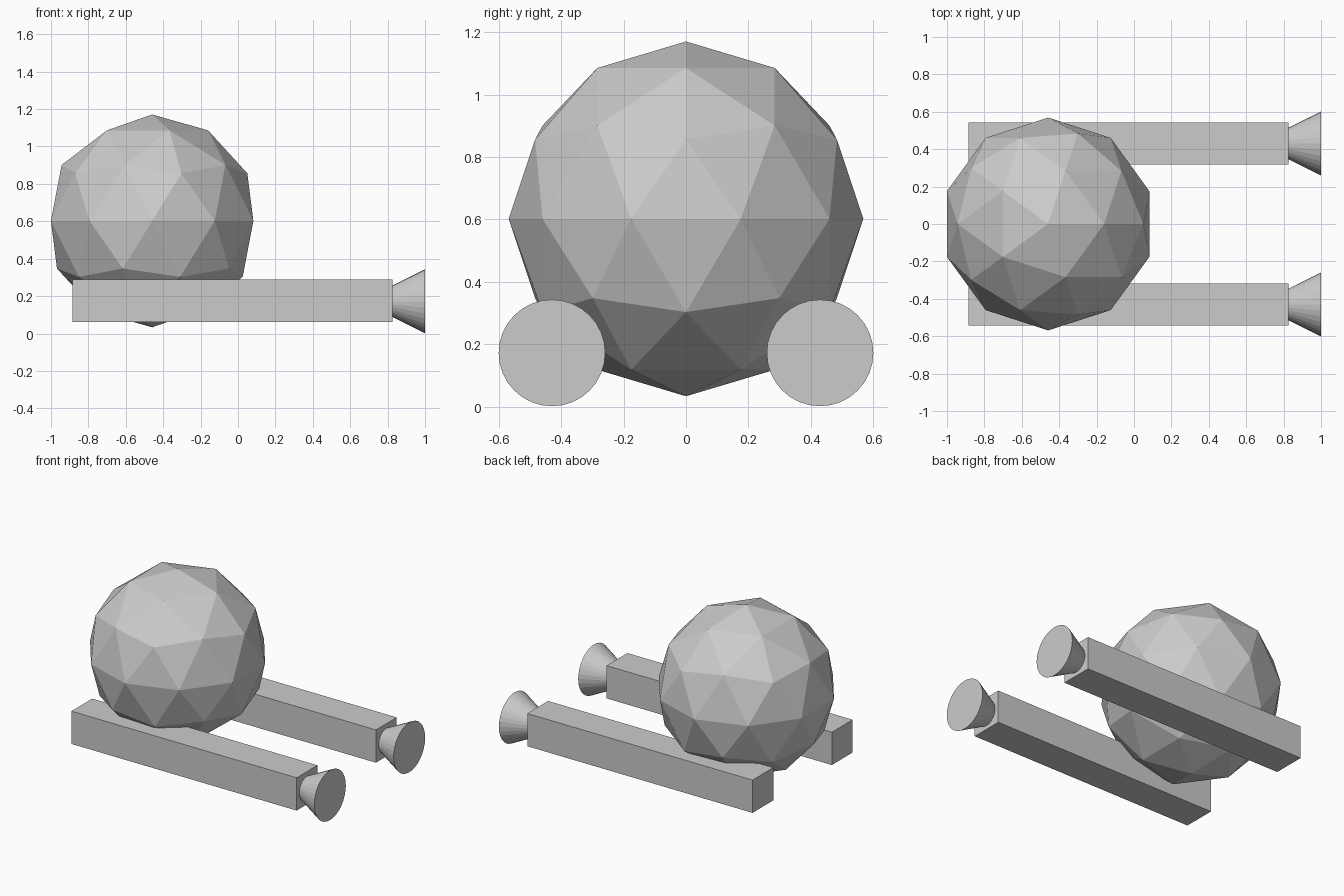
import bpy
from math import radians

if "Cube" in bpy.data.objects:
    bpy.data.objects.remove(bpy.data.objects["Cube"])

SKID_Y, SKID_Z = 0.43, 0.172

# Faceted body ball
bpy.ops.mesh.primitive_ico_sphere_add(subdivisions=2, radius=0.569, location=(-0.459, 0, 0.602))
bpy.context.object.name = "body_ball"


def add_skid(side, label):
    # Square bar beneath the ball
    bpy.ops.mesh.primitive_cube_add(size=1, location=(-0.03, side * SKID_Y, SKID_Z + 0.003))
    bar = bpy.context.object
    bar.name = label + "_bar"
    bar.scale = (1.71, 0.225, 0.225)

    # Flared cone whose tip is buried in the bar end
    bpy.ops.mesh.primitive_cone_add(vertices=32, radius1=0.171, radius2=0, depth=0.342,
                                    location=(0.829, side * SKID_Y, SKID_Z),
                                    rotation=(0, radians(-90), 0))
    bpy.context.object.name = label + "_nozzle"


for side, label in ((-1, "front"), (1, "back")):
    add_skid(side, label)
